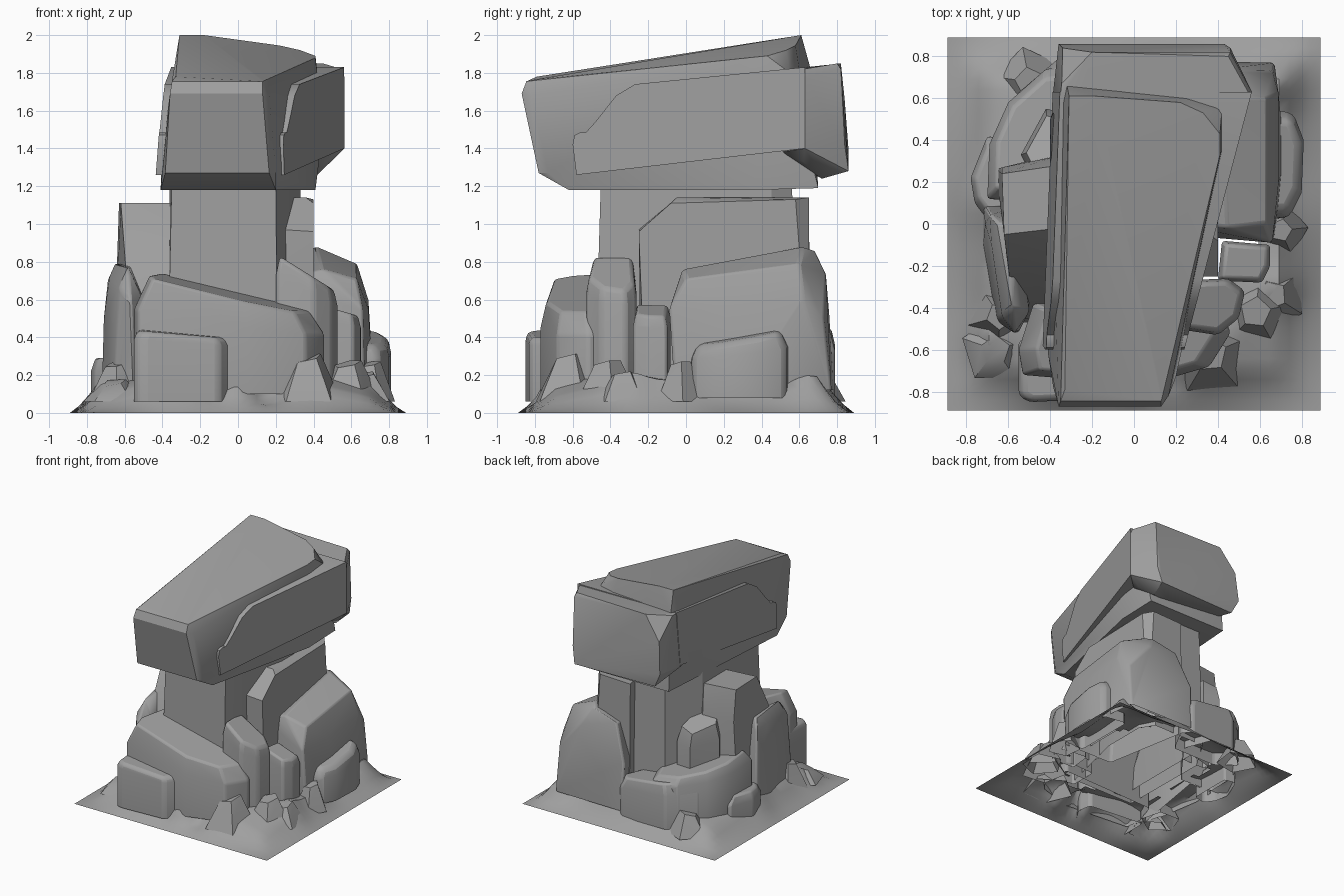
import bpy, bmesh, math

stone = bpy.data.materials.new("grey_stone")
stone.diffuse_color = (0.35, 0.35, 0.35, 1)


def finish(name, bm, bevel=0.0, angle=30):
    bmesh.ops.recalc_face_normals(bm, faces=bm.faces[:])
    # stones are open underneath
    under = [f for f in bm.faces if f.normal.z < -0.95 and max(v.co.z for v in f.verts) < 0.25]
    if name != "ground":
        bmesh.ops.delete(bm, geom=under, context='FACES')
    me = bpy.data.meshes.new(name)
    bm.to_mesh(me)
    bm.free()
    me.materials.append(stone)
    ob = bpy.data.objects.new(name, me)
    bpy.context.collection.objects.link(ob)
    bpy.ops.object.select_all(action='DESELECT')
    ob.select_set(True)
    bpy.context.view_layer.objects.active = ob
    bpy.ops.object.shade_smooth_by_angle(angle=math.radians(angle))
    if bevel:
        m = ob.modifiers.new("soft_edges", 'BEVEL')
        m.width, m.segments = bevel, 2
        m.limit_method, m.angle_limit = 'ANGLE', math.radians(25)
    return ob


def hull(name, pts, bevel=0.0):
    """Convex stone through a handful of points."""
    bm = bmesh.new()
    for p in pts:
        bm.verts.new(p)
    bmesh.ops.convex_hull(bm, input=bm.verts[:])
    junk = [v for v in bm.verts if not v.link_faces]
    bmesh.ops.delete(bm, geom=junk, context='VERTS')
    bmesh.ops.dissolve_limit(bm, angle_limit=math.radians(5),
                             verts=bm.verts[:], edges=bm.edges[:])
    return finish(name, bm, bevel)


def rock(name, foot, z0, z1, tilt=(0, 0), top=0.8, shoulder=0.8, base=1.0, bevel=0.015):
    """Boulder from a footprint: base ring, shoulder ring, tilted smaller top."""
    cx = sum(p[0] for p in foot) / len(foot)
    cy = sum(p[1] for p in foot) / len(foot)
    pts = []
    for x, y in foot:
        dx, dy = x - cx, y - cy
        zt = z1 + tilt[0] * dx + tilt[1] * dy
        pts.append((cx + dx * base, cy + dy * base, z0))
        pts.append((x, y, z0 + (zt - z0) * shoulder))
        pts.append((cx + dx * top, cy + dy * top, zt))
    return hull(name, pts, bevel)


# ground: skirt rising from a flat square edge, open in the middle
H, N = 0.89, 36
bumps = [(-0.38, -0.74, 0.17, 0.06), (0.0, -0.72, 0.07, 0.1), (0.15, -0.72, 0.1, -0.1),
         (-0.12, -0.72, 0.06, -0.06), (0.72, 0.68, 0.15, 0.12), (-0.7, -0.55, 0.1, 0.06),
         (0.72, -0.3, 0.1, 0.06), (0.75, 0.2, 0.2, -0.06), (-0.6, 0.7, 0.2, 0.04),
         (0.1, 0.75, 0.2, 0.04), (-0.75, 0.1, 0.12, 0.05)]
bm = bmesh.new()
bmesh.ops.create_grid(bm, x_segments=N, y_segments=N, size=H)
for v in bm.verts:
    x, y = v.co.xy
    d = H - max(abs(x), abs(y))
    e = min(1, d / 0.2)
    r = math.hypot(x, y)
    rise = 0.18 * min(1, max(0, (1.2 - r) / 0.5))
    z = rise + sum(h * math.exp(-((x - a) ** 2 + (y - b) ** 2) / s ** 2) for a, b, s, h in bumps)
    v.co.z = max(0, z * e)
bmesh.ops.delete(bm, geom=[f for f in bm.faces if f.calc_center_median().xy.length
                           < 0.55 + 0.05 * math.sin(5 * math.atan2(*f.calc_center_median().xy))],
                 context='FACES')
finish("ground", bm, angle=40)

# central pillar
rock("pillar", [(-.35, -.45), (.2, -.45), (.23, -.3), (.33, .1), (.33, .45), (.26, .56),
                (-.2, .56), (-.36, .3)], 0.15, 1.25, top=1.0, shoulder=0.5, base=1.06, bevel=0)

# cap stone
hull("cap_stone", [
    (-.33, -.79, 1.78), (.13, -.80, 1.765), (.41, .33, 1.88), (.41, .43, 1.89), (.33, .53, 1.92),
    (.22, .58, 1.945), (-.18, .61, 2.0), (-.31, .61, 2.0),
    (-.35, -.845, 1.755), (.13, -.845, 1.755),
    (-.36, -.87, 1.69), (.13, -.87, 1.69), (.165, -.82, 1.68),
    (-.385, -.78, 1.27), (.165, -.78, 1.27), (.2, -.73, 1.27),
    (-.41, -.62, 1.18), (.2, -.62, 1.18), (.41, .35, 1.18), (.41, .7, 1.19), (-.33, .7, 1.19),
    (-.4, .5, 1.4), (.45, .42, 1.5), (.42, .55, 1.8), (-.32, .66, 1.82)])

# stepped slab wrapped around the cap sides
prof = [(-.58, 1.26), (-.6, 1.42), (-.59, 1.47), (-.56, 1.485), (-.53, 1.485), (-.48, 1.54),
        (-.37, 1.68), (-.27, 1.74), (.63, 1.83), (.63, 1.4)]
bm = bmesh.new()
right = [bm.verts.new((.24 + .262 * (y + .6), y, z)) for y, z in prof]
left = [bm.verts.new((-.425 + .08 * (z - 1.4) + .03 * (y + .6), y, z)) for y, z in prof]
bm.faces.new(right)
bm.faces.new(left[::-1])
for i in range(len(prof)):
    j = (i + 1) % len(prof)
    bm.faces.new((right[j], right[i], left[i], left[j]))
finish("cap_side_slab", bm)

# rear block of the cap, with chamfered corners
hull("cap_rear_block", [
    (.55, .62, 1.82), (.563, .63, 1.78), (.563, .63, 1.4), (.45, .80, 1.85), (.46, .82, 1.82),
    (.46, .84, 1.42), (.43, .86, 1.28), (.4, .72, 1.24), (.47, .62, 1.33),
    (-.2, .82, 1.85), (-.345, .67, 1.82), (-.34, .84, 1.66), (-.36, .86, 1.4), (-.3, .84, 1.28),
    (-.352, .61, 1.825), (-.388, .61, 1.39), (-.3, .5, 1.36), (.42, .5, 1.38),
    (-.3, .45, 1.81), (.42, .45, 1.81)])

# front boulders
rock("front_boulder", [(-.55, -.6), (-.53, -.72), (.05, -.77), (.36, -.68), (.46, -.52),
                       (.4, -.35), (-.48, -.38)], 0.1, 0.63, (-.2, .12), top=.84, shoulder=.72)
rock("front_low_boulder", [(-.55, -.82), (-.5, -.85), (-.1, -.83), (-.03, -.72), (-.05, -.6),
                           (-.55, -.55)], 0.06, 0.42, (-.08, .05), top=.92, shoulder=.88, bevel=.03)
rock("front_right_stone", [(.2, -.5), (.4, -.53), (.5, -.45), (.53, -.32), (.45, -.26),
                           (.2, -.27)], 0.12, 0.73, (-.55, 0), top=.88, shoulder=.85, bevel=.02)

# right-hand boulders
rock("right_small_stone", [(.4, -.27), (.61, -.28), (.65, -.2), (.65, -.1), (.42, -.08)],
     0.1, 0.54, (-.25, 0), top=.85, shoulder=.85)
hull("right_upper_slab", [(.4, -.22, .2), (.4, -.25, .96), (.4, -.08, 1.11), (.36, -.05, 1.14),
                          (.4, .58, 1.13), (.4, .65, .2), (.34, .65, 1.14), (.06, .65, 1.13),
                          (.06, .66, .2), (.24, -.25, .97), (.24, -.24, .2), (.24, -.05, 1.14)])
hull("right_boulder", [
    (.67, -.06, .12), (.66, -.09, .55), (.63, 0, .71), (.45, -.02, .76), (.2, 0, .7),
    (.2, -.05, .12), (.63, .6, .79), (.42, .62, .88), (.38, .68, .86), (.15, .7, .8),
    (.04, .76, .5), (.05, .78, .12), (.69, .2, .55), (.69, .62, .6), (.66, .73, .5),
    (.67, .77, .12), (.45, .74, .74), (.72, .3, .12)], 0.015)
rock("right_low_boulder", [(.55, .02), (.74, .03), (.8, .15), (.81, .4), (.76, .53), (.55, .56)],
     0.08, 0.4, (-.15, .15), top=.84, shoulder=.75, bevel=.03)

# left-hand boulders
hull("left_tall_slab", [(-.62, -.05, 1.11), (-.63, .24, 1.11), (-.36, .28, 1.11), (-.36, -.02, 1.11),
                        (-.57, -.13, .91), (-.36, -.17, .91), (-.57, -.45, .45), (-.36, -.45, .45),
                        (-.57, -.47, .2), (-.3, -.47, .2), (-.66, .26, .2), (-.3, .35, .2),
                        (-.63, .27, .85), (-.38, .32, .9)])
hull("left_boulder", [(-.72, .1, .12), (-.72, -.1, .12), (-.66, -.46, .12), (-.55, -.52, .12),
                      (-.5, .1, .12), (-.71, 0, .5), (-.69, .05, .7), (-.68, -.1, .72),
                      (-.63, -.44, .66), (-.57, -.52, .6), (-.65, 0, .79), (-.58, -.4, .77),
                      (-.56, 0, .79), (-.5, -.42, .6)], .015)
rock("back_left_block", [(-.54, .33), (-.42, .55), (-.28, .52), (-.3, .25), (-.5, .25)],
     0.2, 0.84, (.15, -.3), top=.8, shoulder=.8, bevel=0)

# back-left curved ledge in two steps
rock("back_left_boulder", [(-.7, .12), (-.69, .38), (-.6, .58), (-.42, .74), (-.2, .76), (-.1, .5),
                           (-.4, .1)], 0.12, 0.53, (-.1, -.1), top=.84, shoulder=.82)
rock("back_ledge", [(-.56, .62), (-.36, .79), (.05, .79), (.12, .72), (0, .5), (-.4, .5)],
     0.08, 0.43, (-.1, 0), top=.85, shoulder=.75)
rock("left_ledge", [(-.76, .1), (-.78, .22), (-.7, .42), (-.6, .4), (-.6, .04), (-.7, .02)],
     0.06, 0.29, top=.75, shoulder=.7)

# broad shards merging into the foot: x, y, radius, height, turn
shards = [(.36, -.62, .17, .29, .4), (.58, -.42, .15, .26, .2), (-.64, -.44, .13, .26, .9),
          (-.66, -.6, .14, .16, .3), (.66, -.34, .14, .2, .7), (.7, -.03, .11, .26, .1),
          (-.5, .68, .14, .22, .5)]
for i, (x, y, r, h, t) in enumerate(shards):
    foot = [(x + r * math.cos(t + k * math.tau / 5), y + r * math.sin(t + k * math.tau / 5))
            for k in range(5)]
    rock(f"shard_{i + 1}", foot, 0.06, h, (.1, .1), top=.5, shoulder=.3, base=1.2, bevel=0)
